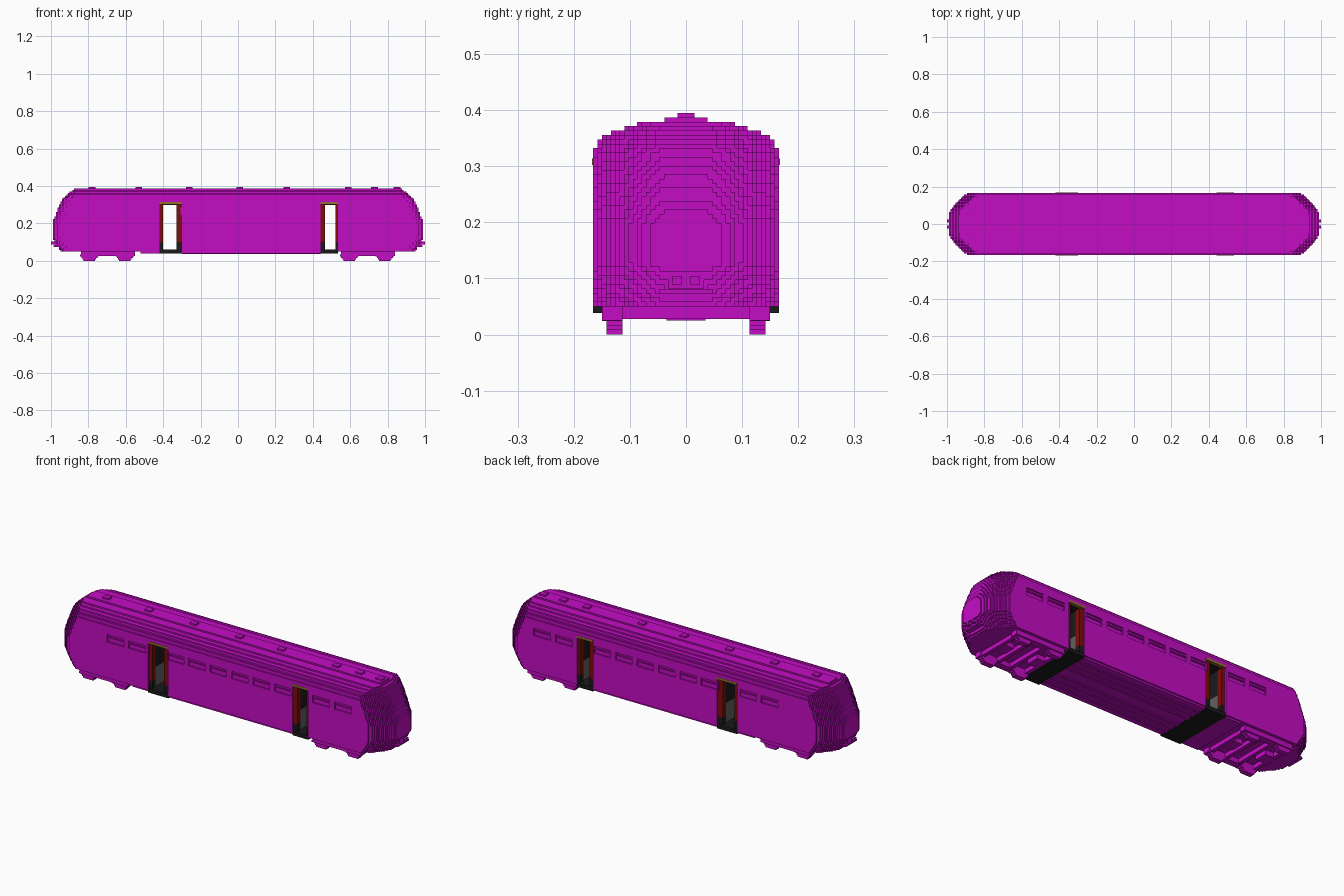
import bpy, bmesh
from mathutils import Matrix, Vector

if "Cube" in bpy.data.objects:
    bpy.data.objects.remove(bpy.data.objects["Cube"])

STEP = 2 / 253          # block size of the stepped surfaces


def material(name, rgb):
    m = bpy.data.materials.new(name)
    m.use_nodes = True
    m.diffuse_color = (*rgb, 1)
    m.node_tree.nodes["Principled BSDF"].inputs["Base Color"].default_value = (*rgb, 1)
    return m


PURPLE = material("purple paint", (0.55, 0.004, 0.55))
RED = material("dark red", (0.2, 0.004, 0.003))
BLACK = material("black", (0.01, 0.01, 0.01))
GREY = material("grey panel", (0.12, 0.12, 0.12))
TAN = material("tan trim", (0.3, 0.16, 0.03))


def build(name, boxes, mat):
    """One object from a list of boxes (x0, x1, y0, y1, z0, z1)."""
    bm = bmesh.new()
    for b in boxes:
        lo, hi = Vector(b[0::2]), Vector(b[1::2])
        size = hi - lo
        bmesh.ops.create_cube(bm, size=1, matrix=Matrix.Translation((lo + hi) / 2)
                              @ Matrix.Diagonal((*size, 1)))
    mesh = bpy.data.meshes.new(name)
    bm.to_mesh(mesh)
    bm.free()
    mesh.materials.append(mat)
    obj = bpy.data.objects.new(name, mesh)
    bpy.context.collection.objects.link(obj)


def both_sides(boxes):
    """Add the copies mirrored across y = 0."""
    return boxes + [(a, b, -d, -c, e, f) for a, b, c, d, e, f in boxes]


def both_ends(boxes):
    """Add the copies mirrored across x = 0."""
    return boxes + [(-b, -a, c, d, e, f) for a, b, c, d, e, f in boxes]


# Cross-section: (top of layer, half width)
SECTION = [(0.245, 0.166), (0.285, 0.158), (0.332, 0.166), (0.348, 0.158), (0.356, 0.15),
           (0.363, 0.134), (0.371, 0.11), (0.379, 0.087), (0.387, 0.038)]
DOORS = {"rear": (-0.42, -0.30, 0.02, 0.03), "front": (0.44, 0.535, 0.025, 0.015)}
DOOR_TOP, BASE, NOSE = 0.305, 0.05, 0.80
SEGMENTS = [(-NOSE, -0.42), (-0.30, 0.44), (0.535, NOSE)]

# Main body between the noses, left open at the doorways
body = []
bottom = BASE
for top, w in SECTION:
    if bottom < DOOR_TOP:
        body += [(a, b, -w, w, bottom, min(top, DOOR_TOP)) for a, b in SEGMENTS]
    if top > DOOR_TOP:
        body.append((-NOSE, NOSE, -w, w, max(bottom, DOOR_TOP), top))
    bottom = top
build("body", body, PURPLE)

# Window band: piers and a crossbar leave shallow recessed windows
windows = [-0.615, -0.487] + [-0.257 + 0.128 * i for i in range(6)] + [0.612, 0.743]
band = []
for a, b in SEGMENTS:
    left = a
    for c in [c for c in windows if a < c < b]:
        band.append((left, c - 0.05, 0.156, 0.166, 0.245, 0.285))
        band.append((c - 0.05, c + 0.05, 0.156, 0.164, 0.268, 0.274))
        left = c + 0.05
    band.append((left, b, 0.156, 0.166, 0.245, 0.285))
build("window_band", both_sides(band), PURPLE)

# Stepped noses
SLOPE = [(0.05, 0.045), (0.08, 0.025), (0.125, 0.0), (0.20, 0.0), (0.28, 0.03),
         (0.33, 0.052), (0.36, 0.08), (0.39, 0.125)]


def setback(z):
    for (z0, f0), (z1, f1) in zip(SLOPE, SLOPE[1:]):
        if z <= z1:
            return f0 + (f1 - f0) * (z - z0) / (z1 - z0)
    return SLOPE[-1][1]


def nose_x(y, z):
    side = 0.1 * (max(0, abs(y) - 0.03) / 0.136) ** 1.7
    return round((0.992 - side - setback(z)) / STEP) * STEP


nose = []
layers = round((0.387 - BASE) / STEP)
dz = (0.387 - BASE) / layers
for k in range(layers):
    z = BASE + (k + 0.5) * dz
    w = next((w for top, w in SECTION if z < top), 0.038)
    if z < 0.332:
        w = 0.166
    cells = max(2, round(2 * w / STEP))
    dy = 2 * w / cells
    start = -w
    for j in range(cells):
        y = -w + (j + 0.5) * dy
        x = nose_x(y, z)
        if j == cells - 1 or nose_x(y + dy, z) != x:
            if x > NOSE:
                nose.append((NOSE, x, start, y + dy / 2, z - dz / 2, z + dz / 2))
            start = y + dy / 2
build("noses", both_ends(nose), PURPLE)

# Coupler housing on each nose
coupler = [(0.94, 0.982, -0.032, 0.032, 0.082, 0.112),
           (0.94, 0.986, -0.048, 0.048, 0.073, 0.081)]
coupler += both_sides([(0.97, 1.0, 0.008, 0.024, 0.088, 0.104)])
build("couplers", both_ends(coupler), PURPLE)

# Roof vents
build("roof_vents", [(x - 0.018, x + 0.018, -0.015, 0.015, 0.38, 0.395)
                     for x in (-0.78, -0.53, -0.26, 0.01, 0.26, 0.59, 0.73, 0.85)], PURPLE)

# Underfloor pan with lengthwise ribs, and a skirt groove
pan = [(-0.52, -0.42, -0.158, 0.158, 0.04, 0.052), (-0.30, 0.44, -0.158, 0.158, 0.04, 0.052)]
pan += both_sides([(-0.30, 0.44, y, y + 0.016, 0.036, 0.042) for y in (0.03, 0.07, 0.11)])
build("underfloor_pan", pan, PURPLE)

# Doorways: floor, lining, jambs, header
for name, (a, b, ja, jb) in DOORS.items():
    build(name + "_door_floor", [(a, b, -0.166, 0.166, 0.038, 0.06)], BLACK)
    walls = [(a, a + ja - 0.003), (b - jb + 0.003, b)]
    build(name + "_lower_lining", [(p, q, -0.13, 0.13, 0.06, 0.165) for p, q in walls], GREY)
    build(name + "_upper_lining", [(p, q, -0.13, 0.13, 0.165, 0.3) for p, q in walls]
          + [(a, b, -0.15, 0.15, 0.298, DOOR_TOP)], BLACK)
    jambs = [(a, a + ja), (b - jb, b)]
    build(name + "_door_jambs",
          both_sides([(p, q, 0.13, 0.158, 0.1, 0.3) for p, q in jambs]), RED)
    build(name + "_jamb_feet",
          both_sides([(p, q, 0.13, 0.158, 0.06, 0.1) for p, q in jambs]), BLACK)
    build(name + "_door_header",
          both_sides([(a, b, 0.15, 0.1675, DOOR_TOP - 0.003, 0.314)]), TAN)

# Bogies: side frames, crossbars, stepped wheels, motors
for name, mid in (("rear", -0.7), ("front", 0.69)):
    frame = both_sides([(mid - 0.14, mid + 0.15, 0.113, 0.15, 0.025, 0.052)])
    frame += [(mid + d - 0.01, mid + d + 0.01, -0.15, 0.15, 0.028, 0.052)
              for d in (-0.13, -0.04, 0.04, 0.13)]
    build(name + "_bogie_frame", frame, PURPLE)
    wheels, motors = [], []
    for c in (mid - 0.095, mid + 0.095):
        for i, half in enumerate((0.03, 0.036, 0.043, 0.05)):
            outer = 0.142 if i < 3 else 0.15
            wheels.append((c - half, c + half, 0.113, outer, i * STEP, (i + 1) * STEP + 0.001))
        motors.append((c - 0.025, c + 0.025, -0.035, 0.035, 0.025, 0.052))
    build(name + "_wheels", both_sides(wheels), PURPLE)
    build(name + "_motors", motors, PURPLE)
